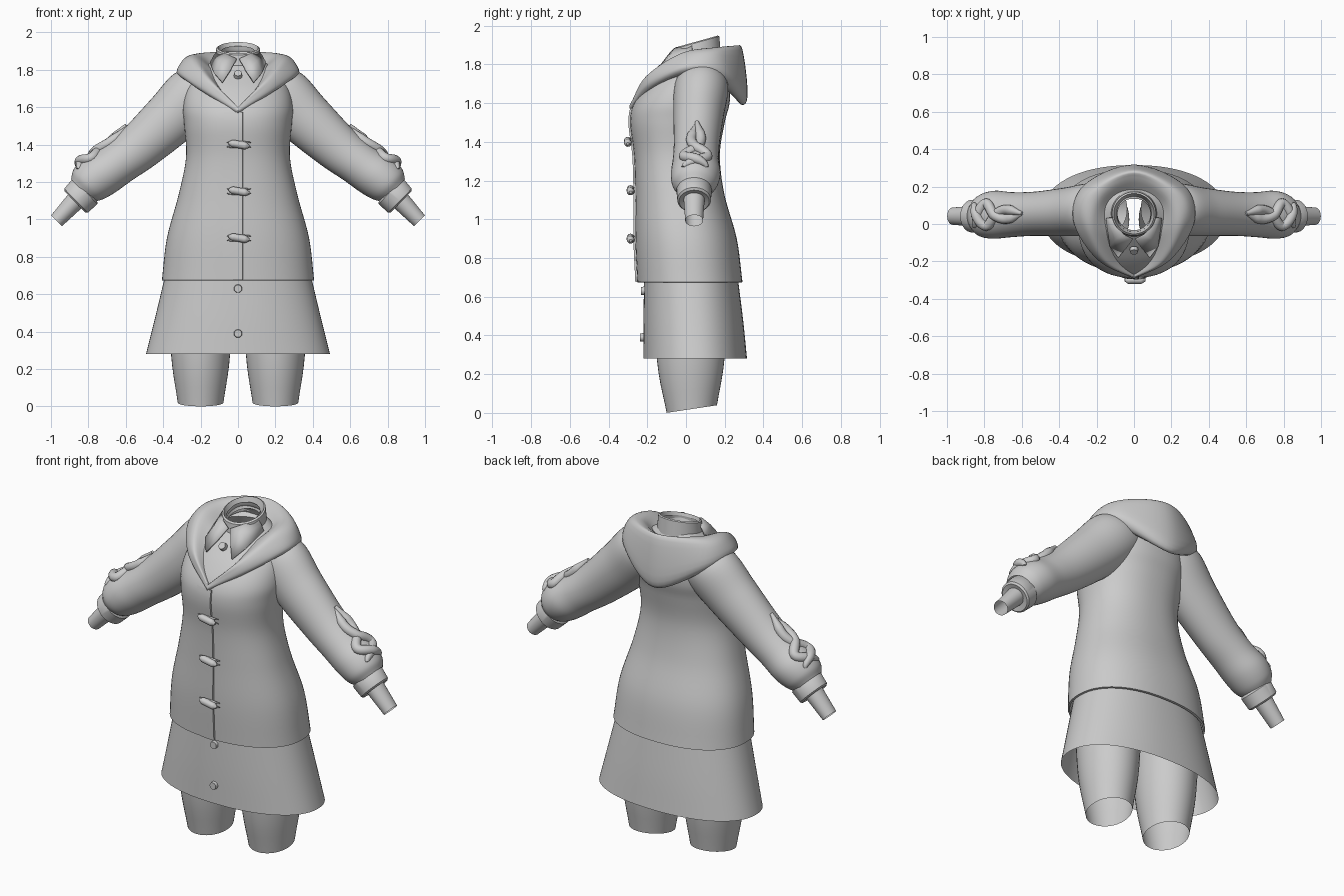
import bpy, bmesh, math
from mathutils import Vector

old = bpy.data.objects.get("Cube")
if old:
    bpy.data.objects.remove(old, do_unlink=True)

cloth = bpy.data.materials.new("plain grey cloth")
cloth.use_nodes = True
GREY = (0.6, 0.6, 0.6, 1)
cloth.diffuse_color = GREY
cloth.node_tree.nodes["Principled BSDF"].inputs["Base Color"].default_value = GREY


def finish(name, bm, angle=40):
    bmesh.ops.recalc_face_normals(bm, faces=bm.faces)
    me = bpy.data.meshes.new(name)
    bm.to_mesh(me)
    bm.free()
    ob = bpy.data.objects.new(name, me)
    bpy.context.collection.objects.link(ob)
    me.materials.append(cloth)
    bpy.ops.object.select_all(action='DESELECT')
    ob.select_set(True)
    bpy.context.view_layer.objects.active = ob
    bpy.ops.object.shade_smooth_by_angle(angle=math.radians(angle))
    return ob


def smooth_path(keys, n):
    """Resample rows of numbers with a Catmull-Rom spline."""
    keys = [Vector(k) for k in keys]
    pts = [2 * keys[0] - keys[1]] + keys + [2 * keys[-1] - keys[-2]]
    out = []
    for i in range(1, len(pts) - 2):
        a, b, c, d = pts[i - 1:i + 3]
        for j in range(n):
            t = j / n
            out.append(0.5 * (2 * b + (c - a) * t + (2 * a - 5 * b + 4 * c - d) * t ** 2
                              + (3 * b - a - 3 * c + d) * t ** 3))
    return out + [keys[-1]]


def loft(name, rings, closed=True, caps=(), angle=40):
    bm = bmesh.new()
    rows = [[bm.verts.new(p) for p in r] for r in rings]
    n = len(rows[0])
    for a, b in zip(rows, rows[1:]):
        for i in range(n if closed else n - 1):
            j = (i + 1) % n
            bm.faces.new((a[i], a[j], b[j], b[i]))
    for c in caps:
        bm.faces.new(rows[c])
    return finish(name, bm, angle)


def oval(z, half, front, back, tilt=0, cx=0, power=2.0, n=64):
    """Level or tilted cross-section of a garment or limb."""
    ring, mid, depth = [], (front + back) / 2, (back - front) / 2
    for i in range(n):
        a = math.tau * i / n
        c, s = math.cos(a), math.sin(a)
        x = math.copysign(abs(c) ** (2 / power), c) * half
        y = math.copysign(abs(s) ** (2 / power), s) * depth + mid
        ring.append((cx + x, y, z + tilt * (y - mid)))
    return ring


def tube(name, path, radius):
    """Round strand with tapered ends."""
    rings = []
    for i, p in enumerate(path):
        d = (path[min(i + 1, len(path) - 1)] - path[max(i - 1, 0)]).normalized()
        u = d.cross(Vector((0.3, 0, 1))).normalized()
        v = d.cross(u)
        r = radius * min(1, 0.35 + 4 * min(i, len(path) - 1 - i) / len(path))
        rings.append([p + r * (math.cos(k * math.tau / 12) * u + math.sin(k * math.tau / 12) * v)
                      for k in range(12)])
    return loft(name, rings, caps=(0, -1))


# Coat body: height, half width, front, back, tilt
POWER = 2.25
body = smooth_path([
    (.675, .407, -.252, .292, 0), (.9, .38, -.262, .262, 0), (1.13, .318, -.262, .198, 0),
    (1.33, .278, -.268, .175, 0), (1.5, .287, -.288, .2, 0), (1.6, .295, -.268, .225, 0),
    (1.7, .275, -.2, .225, .02), (1.78, .22, -.13, .2, .1), (1.84, .14, -.075, .17, .2),
    (1.87, .095, -.045, .145, .3), (1.9, .088, -.04, .135, .3)], 6)
hem = [oval(z, .396, -.242, .28, power=POWER) for z in (.72, .673)]
loft("coat_body", hem + [oval(*r, power=POWER) for r in body])


def front_y(x, z):
    for a, b in zip(body, body[1:]):
        if z <= b[0]:
            r = a.lerp(b, max(0, (z - a[0]) / (b[0] - a[0])))
            break
    mid, depth = (r[2] + r[3]) / 2, (r[3] - r[2]) / 2
    return mid - depth * (1 - abs(x / r[1]) ** POWER) ** (1 / POWER)


# Overlapping front edge of the coat
loft("coat_placket", [[(x, front_y(x, z) - lift, z)
                       for x, lift in ((-.1, -.002), (-.04, .006), (.025, .01), (.026, -.005))]
                      for z in [.675 + .0225 * i for i in range(41)]], closed=False)

# Skirt and open legs
skirt = smooth_path([(.28, .492, -.22, .315), (.48, .442, -.22, .295), (.74, .38, -.215, .262)], 5)
loft("skirt", [oval(*r, power=2.2) for r in skirt])
for side, label in ((1, "left"), (-1, "right")):
    leg = smooth_path([(.02, .122, -.1, .16, .15), (.28, .158, -.15, .2, .05),
                       (.7, .175, -.17, .22, 0)], 5)
    loft(label + "_leg", [oval(*r, cx=side * .2, n=40) for r in leg])

# Sleeves, cuffs and arm ends share one slanted axis
OUT = Vector((.7, 0, .714))


def arm_ring(side, x, z, r, ry, y, n=40):
    ring = []
    for i in range(n):
        a = math.tau * i / n
        p = Vector((x, y, z)) + OUT * r * math.cos(a) + Vector((0, ry * math.sin(a), 0))
        ring.append((side * p.x, p.y, p.z))
    return ring


SLEEVE = smooth_path([(.12, 1.73, .12, .12, .08), (.23, 1.67, .155, .14, .078),
                      (.36, 1.54, .147, .13, .065), (.53, 1.385, .128, .118, .055),
                      (.65, 1.295, .12, .12, .05), (.74, 1.235, .124, .128, .05),
                      (.80, 1.188, .112, .117, .045), (.833, 1.155, .085, .088, .043)], 6)
CUFF = [(.81, 1.165, .08, .08, .042), (.818, 1.15, .095, .092, .042),
        (.866, 1.1, .09, .087, .042), (.871, 1.093, .08, .078, .042), (.868, 1.1, .045, .05, .042)]
HAND = [(.86, 1.11, .053, .055, .042), (.97, .993, .041, .046, .042)]
for side, label in ((1, "left"), (-1, "right")):
    loft(label + "_sleeve", [arm_ring(side, *r) for r in SLEEVE])
    loft(label + "_cuff", [arm_ring(side, *r) for r in CUFF])
    loft(label + "_arm_end", [arm_ring(side, *r) for r in HAND])
    # Twisted cable on the outside of the sleeve
    for strand in (1, -1):
        path = []
        for i in range(37):
            t = i / 36
            at = 17 + 17.5 * t
            k = SLEEVE[int(at)].lerp(SLEEVE[int(at) + 1], at % 1)
            turn = math.pi * 2.5 * t ** 1.15
            wave = .06 * math.sin(turn) * (.4 if turn < math.pi else 1)
            lift = k[2] * math.sqrt(1 - (wave / k[3]) ** 2) + strand * .006 * math.cos(turn) - .002
            p = Vector((k[0], k[4] + strand * wave, k[1])) + OUT * lift
            path.append(Vector((side * p.x, p.y, p.z)))
        tube(f"{label}_sleeve_cable_{'a' if strand > 0 else 'b'}", path, .027)

# Hood: five bands from inside to tucked underside, front centre to back centre
bands = [
    [(0, -.245, 1.58), (.085, -.17, 1.69), (.14, -.04, 1.80), (.13, .1, 1.82), (0, .17, 1.82)],
    [(0, -.28, 1.60), (.135, -.205, 1.735), (.225, -.03, 1.855), (.185, .15, 1.885), (0, .25, 1.885)],
    [(0, -.29, 1.59), (.18, -.195, 1.735), (.285, 0, 1.84), (.25, .175, 1.865), (0, .292, 1.875)],
    [(0, -.292, 1.575), (.2, -.185, 1.70), (.325, .02, 1.785), (.265, .21, 1.745), (0, .318, 1.635)],
    [(0, -.275, 1.56), (.185, -.16, 1.685), (.27, .02, 1.75), (.215, .17, 1.70), (0, .27, 1.605)]]
bands = [smooth_path(b + [(-x, y, z) for x, y, z in b[-2::-1]], 8) for b in bands]
sections = [smooth_path(s + (s[0],), 5)[:-1] for s in zip(*bands)]
loft("hood", sections, angle=60)

# Shirt collar: standing band and two pointed flaps
loft("shirt_collar_band", [oval(z, r, .055 - r, .055 + r, .28) for z, r in
                           ((1.82, .125), (1.912, .117), (1.918, .108), (1.86, .088))])
for side, label in ((1, "left"), (-1, "right")):
    rows = [[(.008, -.085, 1.86), (.06, -.06, 1.885), (.112, .03, 1.9)],
            [(.045, -.135, 1.795), (.1, -.085, 1.845), (.132, .03, 1.875)],
            [(.085, -.18, 1.735), (.13, -.12, 1.785), (.15, .03, 1.84)]]
    flap = loft(label + "_collar_flap", [[(side * x, y, z) for x, y, z in r] for r in rows],
                closed=False)
    flap.modifiers.new("thickness", 'SOLIDIFY').thickness = .01


def button(name, z, y, slope=0):
    n = Vector((0, -1, slope)).normalized()
    bm = bmesh.new()
    bmesh.ops.create_cone(bm, cap_ends=True, segments=24, radius1=.023, radius2=.02, depth=.022)
    bmesh.ops.rotate(bm, verts=bm.verts, matrix=n.to_track_quat('Z', 'Y').to_matrix())
    bmesh.ops.translate(bm, verts=bm.verts, vec=(0, y, z))
    finish(name, bm)


button("shirt_button", 1.775, front_y(0, 1.775) - .008, .9)
button("upper_skirt_button", .63, -.222)
button("lower_skirt_button", .39, -.226)

# Toggles with cord loops
for i, z in enumerate((.9, 1.15, 1.4)):
    y = front_y(0, z)
    ends = Vector((-.05, y - .024, z + .01)), Vector((.06, y - .024, z - .01))
    tube(f"toggle_{i + 1}", [ends[0].lerp(ends[1], t / 16) for t in range(17)], .02)
    for dz in (.012, -.012):
        cord = [Vector((x, front_y(x, z) - .012, z + dz)) for x in (-.06, -.03, 0, .03, .07)]
        tube(f"toggle_cord_{i + 1}_{'upper' if dz > 0 else 'lower'}", cord, .007)
